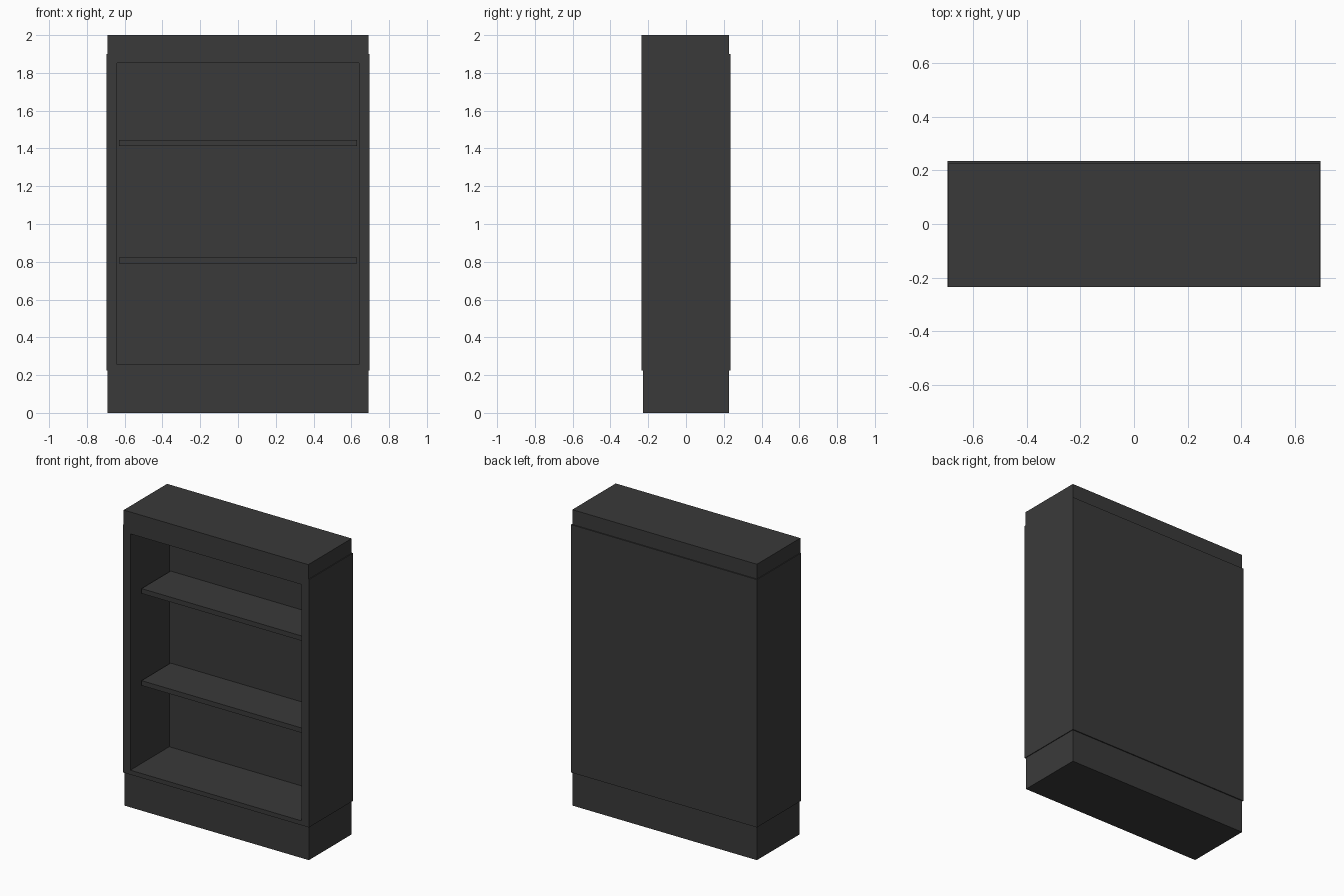
import bpy, bmesh
from mathutils import Vector

cube = bpy.data.objects.get("Cube")
if cube:
    bpy.data.objects.remove(cube, do_unlink=True)

# Single charcoal finish
charcoal = bpy.data.materials.new("charcoal")
charcoal.use_nodes = True
colour = (0.042, 0.042, 0.042, 1)
charcoal.diffuse_color = colour
charcoal.node_tree.nodes["Principled BSDF"].inputs["Base Color"].default_value = colour


def box_mesh(low, high):
    """Return a bmesh box between two opposite corners."""
    bm = bmesh.new()
    bmesh.ops.create_cube(bm, size=1)
    low, high = Vector(low), Vector(high)
    for v in bm.verts:
        v.co = Vector([h if c > 0 else l for c, l, h in zip(v.co, low, high)])
    return bm


def add_object(name, bm):
    mesh = bpy.data.meshes.new(name)
    bmesh.ops.recalc_face_normals(bm, faces=bm.faces)
    bm.to_mesh(mesh)
    bm.free()
    mesh.materials.append(charcoal)
    obj = bpy.data.objects.new(name, mesh)
    bpy.context.collection.objects.link(obj)
    return obj


HALF_W, HALF_D = 0.695, 0.235
TRIM_W, TRIM_D = 0.69, 0.228
BASE_TOP, CAP_BOTTOM = 0.225, 1.9
INNER_W, INNER_BACK = 0.64, 0.18
FLOOR, CEILING = 0.255, 1.852

# Carcass: a box whose front face is inset and pushed in to form the opening
bm = box_mesh((-HALF_W, -HALF_D, BASE_TOP), (HALF_W, HALF_D, CAP_BOTTOM))
bm.normal_update()
front = min(bm.faces, key=lambda f: f.calc_center_median().y)
bmesh.ops.inset_region(bm, faces=[front], thickness=0.03)
for v in front.verts:
    v.co.x = INNER_W if v.co.x > 0 else -INNER_W
    v.co.z = CEILING if v.co.z > 1 else FLOOR
recess = bmesh.ops.extrude_discrete_faces(bm, faces=[front])["faces"][0]
for v in recess.verts:
    v.co.y = INNER_BACK
add_object("carcass", bm)

# Plinth, slightly set in all round, and top cap, flush at the front
add_object("plinth", box_mesh((-TRIM_W, -TRIM_D, 0), (TRIM_W, TRIM_D, BASE_TOP)))
add_object("top_cap", box_mesh((-TRIM_W, -HALF_D, CAP_BOTTOM), (TRIM_W, TRIM_D, 2)))

# Shelves, set back from the opening with a small gap at each end
for name, z in (("lower_shelf", 0.79), ("upper_shelf", 1.412)):
    add_object(name, box_mesh((-0.63, -0.13, z), (0.63, INNER_BACK, z + 0.033)))
